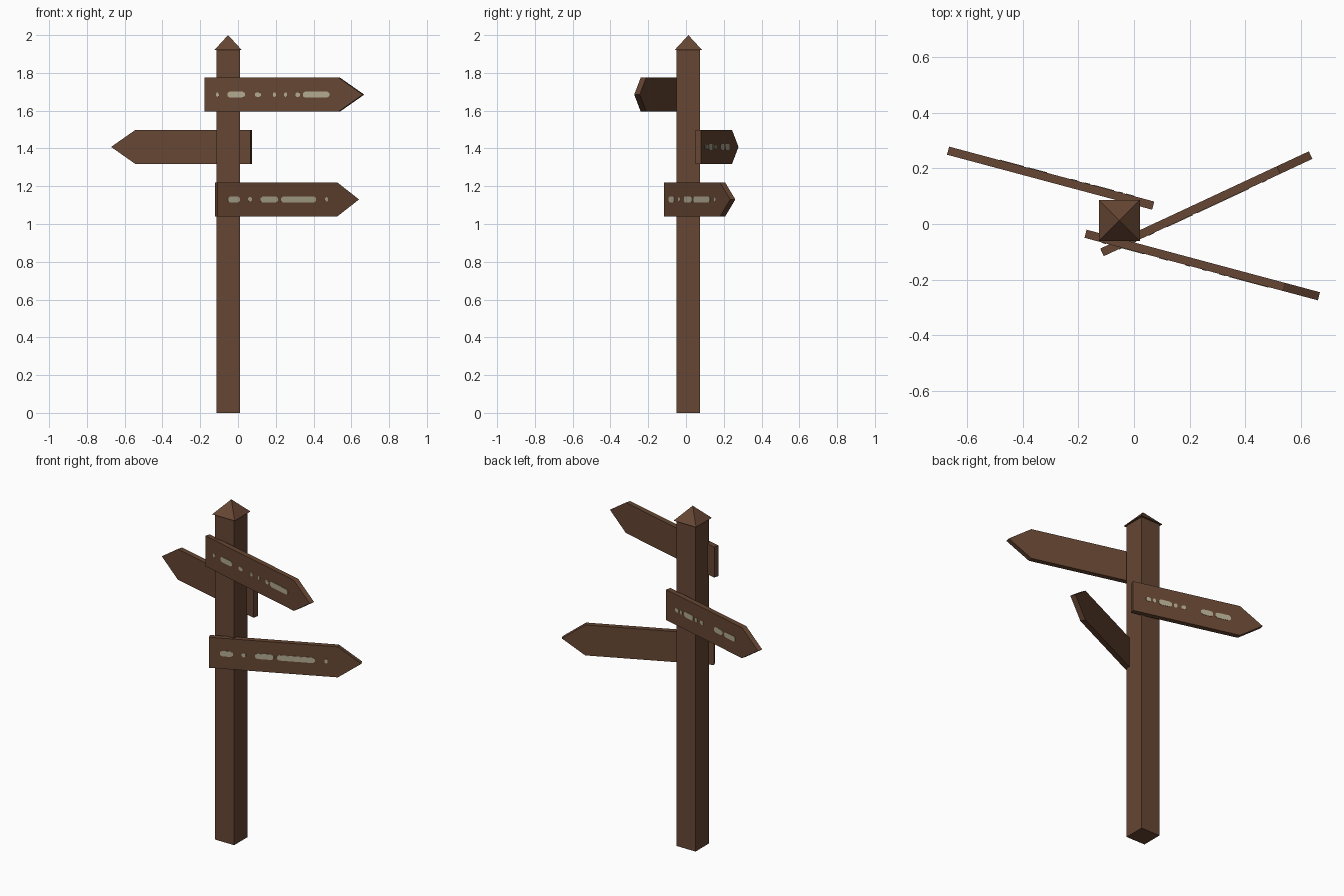
import bpy, bmesh, math
from mathutils import Matrix

if "Cube" in bpy.data.objects:
    bpy.data.objects.remove(bpy.data.objects["Cube"])


def material(name, rgb):
    m = bpy.data.materials.new(name)
    m.diffuse_color = (*rgb, 1.0)
    m.use_nodes = True
    m.node_tree.nodes["Principled BSDF"].inputs["Base Color"].default_value = m.diffuse_color
    return m


WOOD = material("brown_wood", (0.133, 0.061, 0.033))
PAINT = material("faded_cream_paint", (0.44, 0.40, 0.28))

POST_X, POST_Y = -0.0525, 0.0125
BOARD_H, BOARD_T = 0.18, 0.03


def finish(name, bm, mat, matrix=None):
    """Turn a bmesh into a named object with one material."""
    bmesh.ops.recalc_face_normals(bm, faces=bm.faces)
    me = bpy.data.meshes.new(name)
    bm.to_mesh(me)
    bm.free()
    me.materials.append(mat)
    ob = bpy.data.objects.new(name, me)
    if matrix:
        ob.matrix_world = matrix
    bpy.context.collection.objects.link(ob)
    return ob


def add_slab(bm, outline, y0, y1):
    """Extrude an outline in the xz plane from y0 to y1."""
    face = bm.faces.new([bm.verts.new((x, y0, z)) for x, z in outline])
    ext = bmesh.ops.extrude_face_region(bm, geom=[face])
    verts = [g for g in ext["geom"] if isinstance(g, bmesh.types.BMVert)]
    bmesh.ops.translate(bm, verts=verts, vec=(0, y1 - y0, 0))


def sign(name, tail, z, angle, length, shoulder, marks):
    """Arrow board running from its tail along angle, paint marks on local -y."""
    mat = Matrix.Translation((*tail, z)) @ Matrix.Rotation(math.radians(angle), 4, "Z")
    h, t = BOARD_H / 2, BOARD_T / 2
    bm = bmesh.new()
    add_slab(bm, [(0, -h), (shoulder, -h), (length, 0), (shoulder, h), (0, h)], -t, t)
    finish(name + "_board", bm, WOOD, mat)

    # worn paint dashes, long ones a little taller than short ones
    bm = bmesh.new()
    for a, b in marks:
        w = b - a
        k = 0.016 if w > 0.06 else 0.012
        e = min(0.012, w * 0.3)
        add_slab(bm, [(a, -k * .5), (a + e, -k), (b - e, -k), (b, -k * .5),
                      (b, k * .5), (b - e, k), (a + e, k), (a, k * .5)],
                 -t - 0.002, -t + 0.001)
    finish(name + "_paint_marks", bm, PAINT, mat)


# square post
bm = bmesh.new()
bmesh.ops.create_cube(bm, size=1)
bmesh.ops.scale(bm, vec=(0.125, 0.125, 1.922), verts=bm.verts)
bmesh.ops.translate(bm, vec=(POST_X, POST_Y, 0.961), verts=bm.verts)
finish("post", bm, WOOD)

# pyramid cap
bm = bmesh.new()
bmesh.ops.create_cone(bm, cap_ends=True, segments=4, radius1=0.0735 * math.sqrt(2),
                      radius2=0, depth=0.08)
bmesh.ops.remove_doubles(bm, verts=bm.verts, dist=1e-5)
xs = [v.co.x for v in bm.verts if v.co.z < 0]
if max(xs) > 0.09:  # corners on the axes: turn the sides square to the post
    bmesh.ops.rotate(bm, verts=bm.verts, matrix=Matrix.Rotation(math.pi / 4, 3, "Z"))
bmesh.ops.translate(bm, vec=(POST_X, POST_Y, 1.96), verts=bm.verts)
finish("post_cap", bm, WOOD)

# three arrow boards; the middle one is painted on the back
sign("upper_sign", (-0.174, -0.035), 1.685, -15, 0.868, 0.735,
     [(0.065, 0.08), (0.127, 0.222), (0.277, 0.31), (0.376, 0.392),
      (0.438, 0.454), (0.5, 0.525), (0.54, 0.685)])
sign("middle_sign", (0.069, 0.066), 1.408, 165, 0.763, 0.63,
     [(0.076, 0.105), (0.116, 0.134), (0.15, 0.227), (0.24, 0.26),
      (0.285, 0.31), (0.4, 0.47), (0.485, 0.575)])
sign("lower_sign", (-0.115, -0.102), 1.13, 25, 0.827, 0.70,
     [(0.06, 0.13), (0.178, 0.2), (0.25, 0.352), (0.37, 0.575), (0.628, 0.645)])
